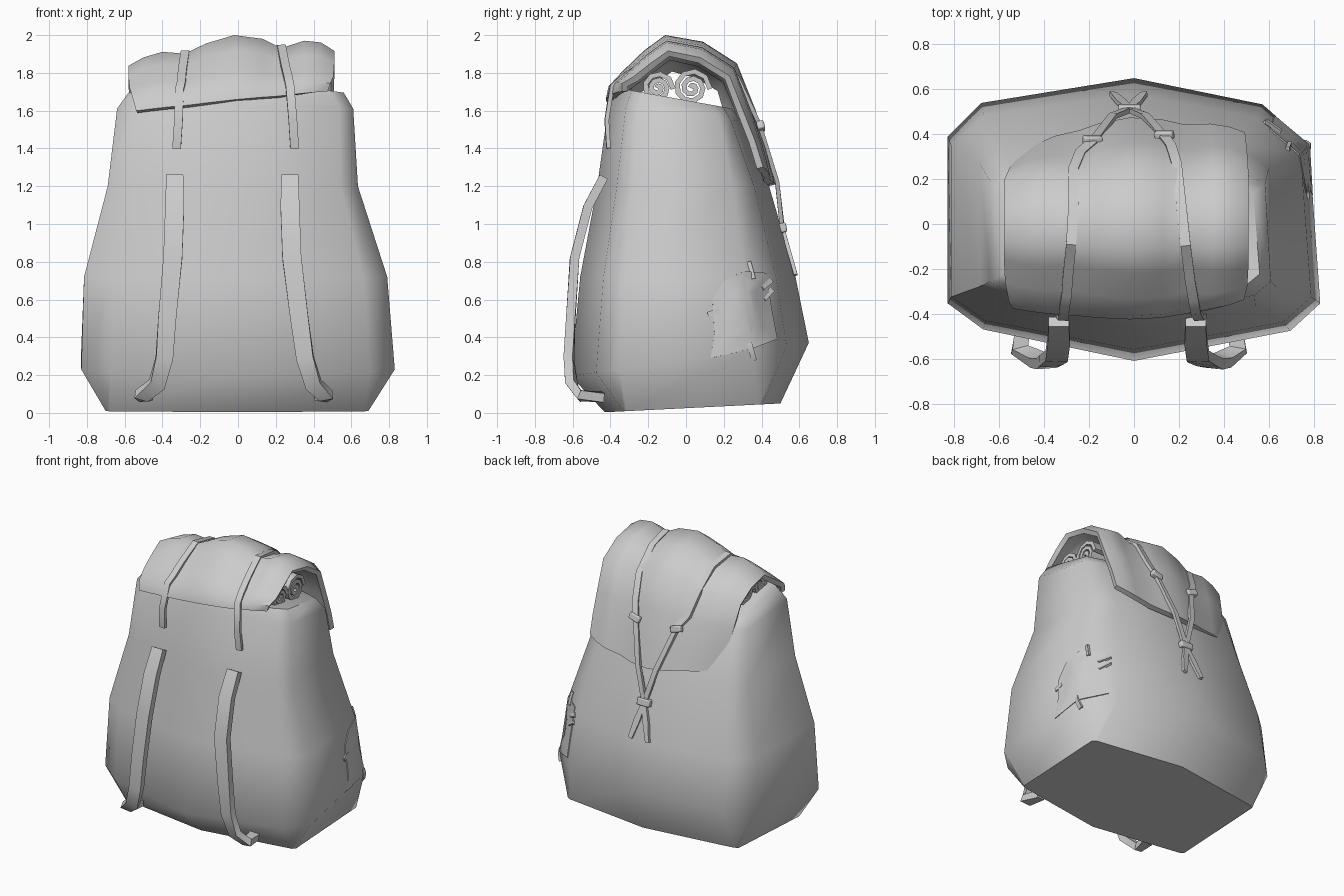
import bpy, bmesh, math
from mathutils import Vector
from mathutils.bvhtree import BVHTree

cube = bpy.data.objects.get("Cube")
if cube:
    bpy.data.objects.remove(cube, do_unlink=True)

grey = bpy.data.materials.new("plain_grey")
grey.use_nodes = True
COLOR = (0.6, 0.6, 0.6, 1)
grey.diffuse_color = COLOR
grey.node_tree.nodes["Principled BSDF"].inputs["Base Color"].default_value = COLOR


def add(name, verts, faces, angle=50, thick=0, offset=-1, bevel=0):
    """Make an object; return it with a ray tree of its surface."""
    bm = bmesh.new()
    vs = [bm.verts.new(v) for v in verts]
    for f in faces:
        bm.faces.new([vs[i] for i in f])
    tree = BVHTree.FromBMesh(bm)
    mesh = bpy.data.meshes.new(name)
    bm.to_mesh(mesh)
    bm.free()
    ob = bpy.data.objects.new(name, mesh)
    bpy.context.collection.objects.link(ob)
    mesh.materials.append(grey)
    if thick:
        m = ob.modifiers.new("thickness", "SOLIDIFY")
        m.thickness, m.offset = thick, offset
        m = ob.modifiers.new("sharp_rim", "EDGE_SPLIT")
        m.split_angle = math.radians(angle)
    if bevel:
        m = ob.modifiers.new("rounding", "BEVEL")
        m.width, m.segments = bevel, 2
    bpy.ops.object.select_all(action="DESELECT")
    ob.select_set(True)
    bpy.context.view_layer.objects.active = ob
    bpy.ops.object.shade_smooth_by_angle(angle=math.radians(angle))
    return ob, tree


def grid_faces(rows, cols, wrap=False):
    last = cols if wrap else cols - 1
    return [(r * cols + c, r * cols + (c + 1) % cols,
             (r + 1) * cols + (c + 1) % cols, (r + 1) * cols + c)
            for r in range(rows - 1) for c in range(last)]


def ribbon(name, pts, widths, thick, core):
    """Flat band along pts, facing away from the point core (y, z)."""
    pts = [Vector(p) for p in pts]
    verts = []
    for i, p in enumerate(pts):
        tan = (pts[min(i + 1, len(pts) - 1)] - pts[max(i - 1, 0)]).normalized()
        out = p - Vector((p.x, core[0], core[1]))
        side = tan.cross(out).normalized()
        out = side.cross(tan).normalized()
        w = widths if isinstance(widths, float) else widths[i]
        for s, t in ((-1, -1), (1, -1), (1, 1), (-1, 1)):
            verts.append(p + side * s * w / 2 + out * t * thick / 2)
    n = len(verts)
    faces = grid_faces(len(pts), 4, True) + [(3, 2, 1, 0), (n - 4, n - 3, n - 2, n - 1)]
    return add(name, verts, faces, 40)


def box(name, loc, size, tilt, bevel=0.008):
    """Rounded block, tilted about x then turned about y."""
    verts = [(x * size[0] / 2, y * size[1] / 2, z * size[2] / 2)
             for z in (-1, 1) for x, y in ((-1, -1), (1, -1), (1, 1), (-1, 1))]
    ob, _ = add(name, verts, grid_faces(2, 4, True) + [(3, 2, 1, 0), (4, 5, 6, 7)], 40, bevel=bevel)
    ob.location = loc
    ob.rotation_euler = tilt
    return ob


# Bag body: a ten-sided outline blended towards a boxier one at the bottom
outline = [(0, -1), (.84, -.78), (1, -.58), (.94, .54), (.69, .82),
           (0, 1), (-.82, .83), (-1, .6), (-1, -.58), (-.81, -.77)]
boxy = [(0, -1), (.97, -.77), (1, -.73), (1, .77), (.96, .81),
        (0, 1), (-.96, .81), (-1, .77), (-1, -.73), (-.97, -.77)]
rings = [  # z, slope along y, left, right, front, back, boxiness
    (.025, .05, .70, .69, .43, .50, 1), (.28, .14, .83, .83, .61, .65, 0),
    (.72, 0, .815, .79, .56, .58, 0), (1.2, 0, .69, .635, .47, .44, .1),
    (1.58, -.12, .64, .61, .41, .29, .3), (1.655, -.18, .58, .56, .37, .24, .15)]
verts = []
for z, k, left, right, front, back, square in rings:
    for a, b in zip(outline, boxy):
        x, y = Vector(a).lerp(Vector(b), square)
        y *= back if y > 0 else front
        verts.append((x * (right if x > 0 else left), y, z + k * y))
n = len(verts)
_, body = add("bag_body", verts, grid_faces(len(rings), 10, True)
              + [tuple(range(9, -1, -1)), tuple(range(n - 10, n))], 52)

# Top flap: arched profile, puffed between the straps, corners tucked in
arch = [(-.425, 1.66), (-.41, 1.73), (-.335, 1.81), (-.22, 1.92), (-.11, 2.0), (.09, 1.965),
        (.27, 1.85), (.37, 1.6), (.43, 1.4), (.475, 1.21)]
columns = [(-.58, -.165), (-.5, -.12), (-.4, -.09), (-.28, -.1), (-.17, -.045), (-.02, 0),
           (.13, -.02), (.23, -.07), (.35, -.03), (.44, -.04), (.51, -.085)]
verts = []
for i, (y, z) in enumerate(arch):
    out = Vector((y, z - 1.4)).normalized()
    weight = (.1, .3, .6, .9, 1, 1, .9, .6, .45, .35)[i]
    for x, puff in columns:
        skew = (.09, .06, .02)[i] * x if i < 3 else 0
        lift = max(0, i - 7) * .13 * x * x * (1.2 if x > 0 else .6)
        flare, tuck = 1, 0
        if i < 3:  # front edge
            flare = .93 + .03 * i
            tuck = (.3 if x > 0 else .1) * x * x * (1 - i / 3)
        elif i > 6:  # back drop
            flare = 1 - (.01 if x > 0 else .04) * (i - 6)
            tuck = -(.05 if x > 0 else .11) * x * x * (i - 6)
        verts.append((x * flare, y + out.x * puff * weight + tuck,
                      z + out.y * puff * weight + skew + lift))
_, flap = add("top_flap", verts, grid_faces(len(arch), len(columns)), 50, .036)

# Rolled blankets under the flap, with spiral ends
for name, y0, r0 in (("front_roll", -.15, .095), ("back_roll", .03, .11)):
    turn = [(r0 * (1 - .82 * i / 22), i * math.tau / 9) for i in range(23)]
    verts = [(x, y0 + r * math.cos(a), 1.72 + r * math.sin(a))
             for x in (-.5, .45) for r, a in turn]
    add(name, verts, grid_faces(2, len(turn)), 50, .027)


def drape(x, deg):
    """Point just outside the flap at an angle around its axis."""
    a = math.radians(deg)
    d = Vector((0, -math.cos(a), math.sin(a)))
    axis = Vector((x, 0, 1.4))
    hit = flap.ray_cast(axis + d * 1.5, -d)[0]
    return (hit or axis + d * .45) + d * .008


# Flap straps with buckles, meeting at a knot on the back
knot = Vector((-.02, .51, .98))
angles = (40, 48, 60, 80, 100, 125, 148, 162)
for name, low, xs in (
        ("right", -.325, (-.31, -.30, -.295, -.28, -.27, -.27, -.24, -.185)),
        ("left", .30, (.275, .265, .25, .23, .21, .19, .165, .135))):
    over = [drape(x, a) for x, a in zip(xs, angles)]
    sign = 1 if low > 0 else -1
    ribbon(name + "_flap_strap", [(low, -.41, 1.40), (low - sign * .01, -.42, 1.55)] + over,
           .045, .022, (0, 1.2))
    end = over[-1]
    mid = end.lerp(knot, .55)
    mid.y = .482
    ribbon(name + "_tie", [end, mid, knot], .036, .022, (0, 1.1))
    box(name + "_buckle", end + Vector((0, .008, -.01)), (.085, .04, .045), (.25, -.3 * sign, 0))
    tip = Vector((.045 if sign < 0 else -.095, .58, .73))
    ribbon(name + "_tie_tail", [knot, knot.lerp(tip, .5), tip], [.03, .045, .03], .02, (0, .8))
box("tie_knot", knot, (.10, .045, .05), (.2, 0, 0))

# Shoulder straps, curling outward at the foot
for name, s, path in (
        ("right", -1, (.335, .335, .345, .375, .39, .43, .51, .49)),
        ("left", 1, (.275, .275, .285, .325, .355, .40, .465, .44))):
    yz = [(-.435, 1.25), (-.52, 1.09), (-.59, .82), (-.61, .5),
          (-.62, .29), (-.605, .15), (-.56, .09), (-.44, .085)]
    ribbon(name + "_shoulder_strap", [(s * x, y, z) for x, (y, z) in zip(path, yz)],
           [.09, .10, .10, .095, .09, .085, .075, .07], .048, (0, .6))


def on_side(y, z, lift):
    hit, normal = body.ray_cast(Vector((2, y, z)), Vector((-1, 0, 0)))[:2]
    return hit + normal * lift


# Side patch and its stitches, laid on the left side
edge = [(.14, .6), (.2, .7), (.31, .75), (.42, .74), (.45, .55),
        (.48, .39), (.35, .34), (.13, .29), (.15, .42)]
centre = (.31, .53)
flat = [centre] + [(centre[0] + (y - centre[0]) * t, centre[1] + (z - centre[1]) * t)
                   for t in (.5, 1) for y, z in edge]
m = len(edge)
faces = [(0, 1 + (i + 1) % m, 1 + i) for i in range(m)]
faces += [(1 + i, 1 + (i + 1) % m, 1 + m + (i + 1) % m, 1 + m + i) for i in range(m)]
add("side_patch", [on_side(y, z, .006) for y, z in flat], faces, 50, .012, 0)

stitches = [((.115, .52), (.175, .54)), ((.33, .80), (.355, .71)), ((.40, .66), (.45, .70)),
            ((.41, .60), (.455, .65)), ((.335, .37), (.36, .28))]
for i, (a, b) in enumerate(stitches):
    pts = [on_side(a[0] + (b[0] - a[0]) * t, a[1] + (b[1] - a[1]) * t, .016) for t in (0, .5, 1)]
    side = Vector((0, -(b[1] - a[1]), b[0] - a[0])).normalized() * .014
    add(f"patch_stitch_{i + 1}", [p + side * s for p in pts for s in (-1, 1)],
        grid_faces(3, 2), 40, .018, 0)
